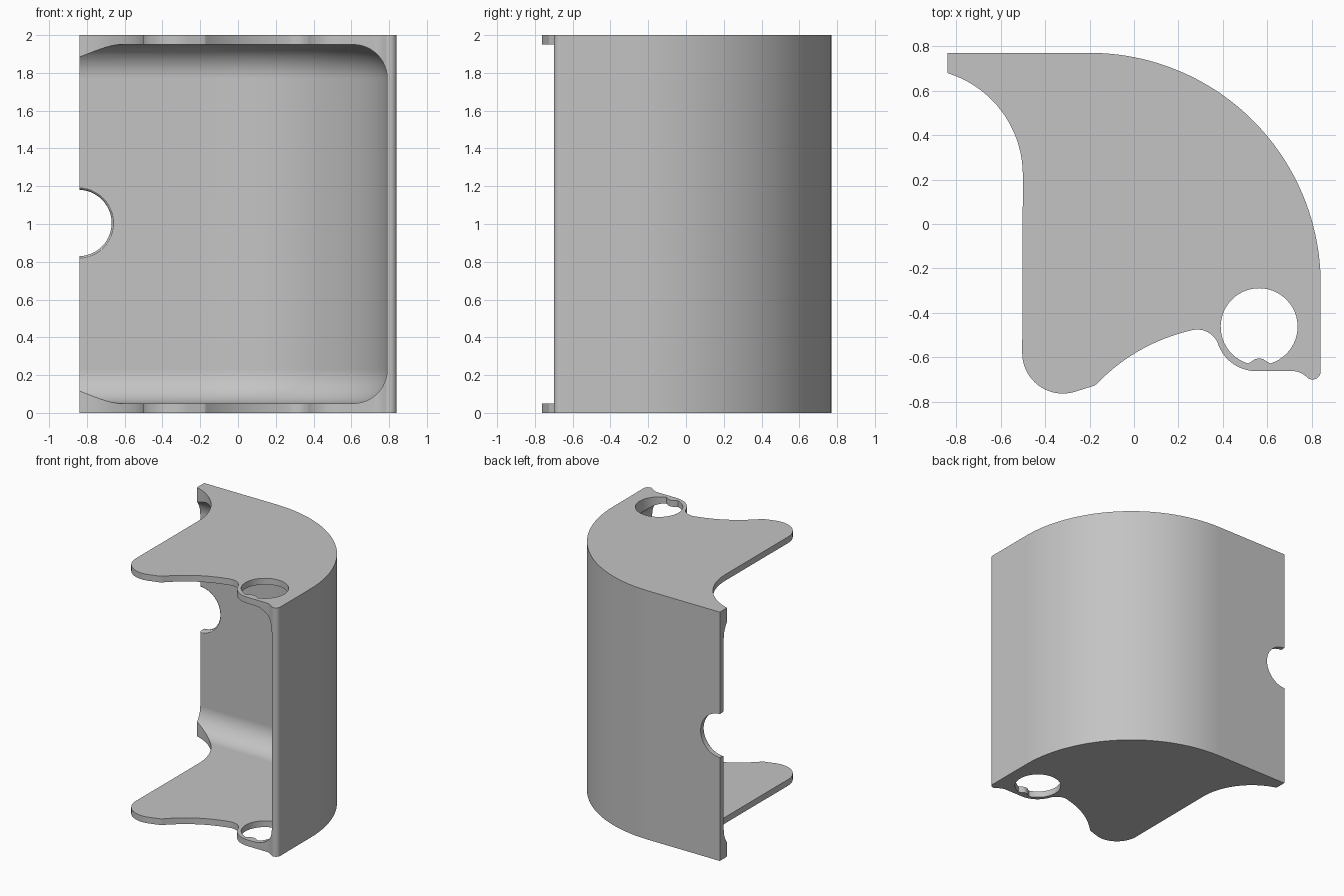
import bpy, bmesh, math

if "Cube" in bpy.data.objects:
    bpy.data.objects.remove(bpy.data.objects["Cube"], do_unlink=True)

HEIGHT, WALL, FILLET = 2.0, 0.05, 0.18
BEND_X, BEND_Y, BEND_R = -0.2, -0.27, 1.04


def arc(cx, cy, r, start, end, n=12):
    angles = [math.radians(start + (end - start) * i / n) for i in range(n + 1)]
    return [(cx + r * math.cos(a), cy + r * math.sin(a)) for a in angles]


def bezier(a, b, c, n=14):
    pts = []
    for i in range(n + 1):
        t = i / n
        pts.append(tuple((1 - t) ** 2 * p + 2 * t * (1 - t) * q + t * t * s
                         for p, q, s in zip(a, b, c)))
    return pts


def loft(name, rings):
    """Solid skinned through equal-length rings of 3D points, capped at both ends."""
    bm = bmesh.new()
    loops = [[bm.verts.new(p) for p in ring] for ring in rings]
    for low, high in zip(loops, loops[1:]):
        for i in range(len(low)):
            j = (i + 1) % len(low)
            bm.faces.new((low[i], low[j], high[j], high[i]))
    bm.faces.new(loops[0][::-1])
    bm.faces.new(loops[-1])
    bmesh.ops.recalc_face_normals(bm, faces=bm.faces)
    mesh = bpy.data.meshes.new(name)
    bm.to_mesh(mesh)
    bm.free()
    obj = bpy.data.objects.new(name, mesh)
    bpy.context.collection.objects.link(obj)
    return obj


def prism(name, outline, z0, z1):
    return loft(name, [[(x, y, z) for x, y in outline] for z in (z0, z1)])


def cut(target, cutter):
    cutter.hide_render = True
    mod = target.modifiers.new("cut", 'BOOLEAN')
    mod.operation = 'DIFFERENCE'
    mod.solver = 'EXACT'
    mod.object = cutter
    bpy.ops.object.select_all(action='DESELECT')
    bpy.context.view_layer.objects.active = target
    target.select_set(True)
    bpy.ops.object.modifier_apply(modifier=mod.name)
    bpy.data.objects.remove(cutter, do_unlink=True)


# Plan outline, running anticlockwise from the right-hand wall
outline = arc(BEND_X, BEND_Y, BEND_R, 0, 90, 48)              # curved outer wall
outline += [(-0.84, 0.77)]                                    # straight back wall
outline += arc(-0.98, 0.22, 0.48, 73, 0, 18)                  # hollow side
outline += arc(-0.32, -0.58, 0.183, 180, 285, 18)             # rounded toe
outline += bezier((-0.18, -0.728), (-0.17, -0.724), (-0.155, -0.706), 3)
outline += bezier((-0.14, -0.692), (0.03, -0.53), (0.268, -0.476))
outline += arc(0.285, -0.575, 0.1, 90, 20, 10)                # shoulder
outline += arc(0.55, -0.48, 0.182, 202, 270, 10)              # rim round the hole
outline += bezier((0.72, -0.662), (0.75, -0.663), (0.785, -0.695), 6)
outline += arc(0.803, -0.663, 0.037, -110, 0, 8)              # wall lip
cover = prism("curved_cover", outline, 0, HEIGHT)

# Cavity between the two end plates, with a round fillet along the wall
steps = [math.radians(90 * i / 12) for i in range(13)]
levels = [(WALL + FILLET * (1 - math.cos(a)), WALL + FILLET * (1 - math.sin(a)))
          for a in steps]
levels += [(HEIGHT - z, d) for z, d in reversed(levels)]
rings = []
for z, d in levels:
    plan = [(-1.2, -1.2), (BEND_X + BEND_R - d, -1.2)]
    plan += arc(BEND_X, BEND_Y, BEND_R - d, 0, 90, 48)
    plan += [(-1.2, BEND_Y + BEND_R - d)]
    rings.append([(x, y, z) for x, y in plan])
cut(cover, loft("cavity_cutter", rings))

# Round hole with a small key bump through both end plates
hole = arc(0.563, -0.462, 0.173, -73, 253, 48)
hole += [(0.527, -0.62), (0.544, -0.608), (0.563, -0.604), (0.582, -0.608), (0.599, -0.62)]
cut(cover, prism("plate_hole_cutter", hole, -0.1, HEIGHT + 0.1))

# Half-round notch in the free edge of the back wall, eased on the inside
notch = [(0.9, 0.176), (0.737, 0.176), (0.729, 0.178), (0.723, 0.182), (0.719, 0.188), (0.5, 0.188)]
rings = [[(x, y, z) for x, z in arc(-0.845, 1.005, r, 0, 360, 48)[:-1]] for y, r in notch]
cut(cover, loft("notch_cutter", rings))

# Single grey finish
grey = bpy.data.materials.new("plain_grey")
grey.use_nodes = True
grey.diffuse_color = (0.55, 0.55, 0.55, 1)
grey.node_tree.nodes["Principled BSDF"].inputs["Base Color"].default_value = (0.55, 0.55, 0.55, 1)
cover.data.materials.clear()
cover.data.materials.append(grey)

# Smooth curves, crisp edges
bpy.ops.object.select_all(action='DESELECT')
cover.select_set(True)
bpy.context.view_layer.objects.active = cover
bpy.ops.object.shade_smooth_by_angle(angle=math.radians(30))
normals = cover.modifiers.new("even_shading", 'WEIGHTED_NORMAL')
normals.keep_sharp = True
